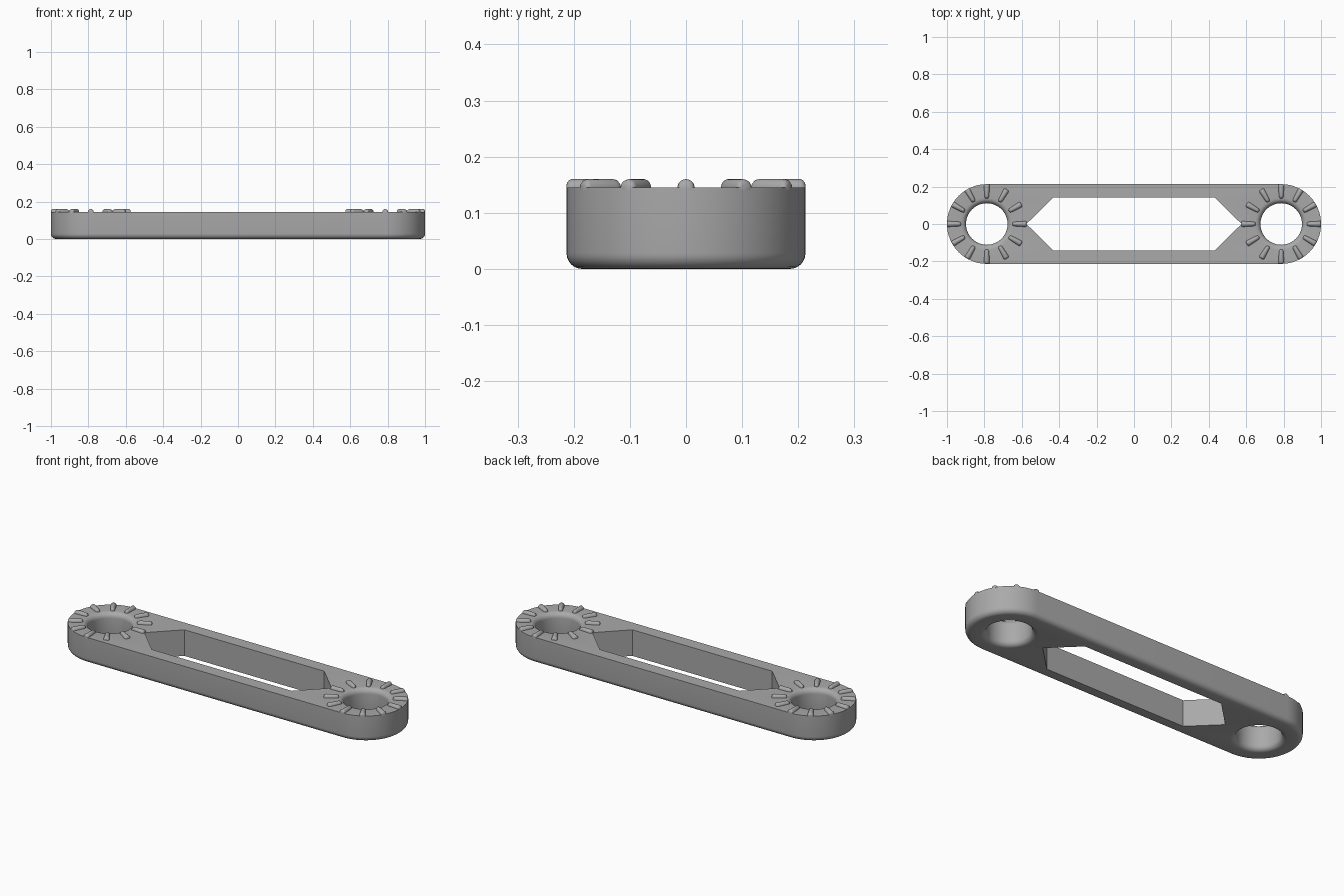
import bpy, bmesh
from math import sin, cos, pi, radians
from mathutils import Matrix, Vector

cube = bpy.data.objects.get("Cube")
if cube:
    bpy.data.objects.remove(cube, do_unlink=True)

HEIGHT = 0.145      # top of the flat body
RADIUS = 0.213      # rounded ends
CENTRE = 1 - RADIUS # hole centres at +-x
HOLE = 0.111
FILLET = 0.028
TEETH = 12

grey = bpy.data.materials.new("plain grey")
grey.use_nodes = True
colour = (0.4, 0.4, 0.4, 1)
grey.diffuse_color = colour
grey.node_tree.nodes["Principled BSDF"].inputs["Base Color"].default_value = colour


def finish(bm, name, angle):
    bmesh.ops.recalc_face_normals(bm, faces=bm.faces)
    mesh = bpy.data.meshes.new(name)
    bm.to_mesh(mesh)
    bm.free()
    mesh.materials.append(grey)
    obj = bpy.data.objects.new(name, mesh)
    bpy.context.collection.objects.link(obj)
    bpy.ops.object.select_all(action='DESELECT')
    obj.select_set(True)
    bpy.context.view_layer.objects.active = obj
    bpy.ops.object.shade_smooth_by_angle(angle=radians(angle))
    return obj


def wall(bm, loops):
    """Skin a stack of closed loops; return the edges of the first and last."""
    rings = [[bm.verts.new(p) for p in loop] for loop in loops]
    n = len(rings[0])
    for a, b in zip(rings, rings[1:]):
        for i in range(n):
            j = (i + 1) % n
            bm.faces.new((a[i], a[j], b[j], b[i]))
    return [[bm.edges.get((r[i], r[(i + 1) % n])) for i in range(n)]
            for r in (rings[0], rings[-1])]


def circle(x, r, z, n=64):
    return [(x + r * cos(2 * pi * i / n), r * sin(2 * pi * i / n), z) for i in range(n)]


def stadium(r, z, n=32):
    pts = []
    for side in (1, -1):
        for i in range(n + 1):
            a = -pi / 2 + pi * i / n
            pts.append((side * (CENTRE + r * cos(a)), side * r * sin(a), z))
    return pts


# Body: outer wall with a rounded lower edge
bm = bmesh.new()
quarter = [pi / 2 * i / 6 for i in range(7)]
outer = [stadium(RADIUS - FILLET * (1 - sin(a)), FILLET * (1 - cos(a))) for a in quarter]
walls = [wall(bm, outer + [stadium(RADIUS, HEIGHT)])]

# Pivot holes with rounded rims
rim = [(HOLE + FILLET * (1 - sin(a)), FILLET * (1 - cos(a))) for a in quarter]
rim += [(r, HEIGHT - z) for r, z in reversed(rim)]
for x in (-CENTRE, CENTRE):
    walls.append(wall(bm, [circle(x, r, z) for r, z in rim]))

# Pointed slot through the middle
slot = [(0.575, 0), (0.43, 0.143), (-0.43, 0.143), (-0.575, 0), (-0.43, -0.143), (0.43, -0.143)]
walls.append(wall(bm, [[(x, y, z) for x, y in slot] for z in (0, HEIGHT)]))

# Flat bottom and top around the openings
for level, up in ((0, -1), (1, 1)):
    edges = [e for w in walls for e in w[level]]
    bmesh.ops.triangle_fill(bm, edges=edges, use_beauty=True, normal=Vector((0, 0, up)))
finish(bm, "link_body", 35)

# Radial teeth: half-round ridges, wider toward the outer end, rounded at both ends
sections = [(0.137, 0.2), (0.139, 0.6), (0.144, 0.9), (0.15, 1),
            (0.203, 1), (0.208, 0.9), (0.2115, 0.6), (0.213, 0.3)]
for name, x in (("right_teeth", -CENTRE), ("left_teeth", CENTRE)):
    bm = bmesh.new()
    for k in range(TEETH):
        turn = Matrix.Translation((x, 0, HEIGHT)) @ Matrix.Rotation(2 * pi * k / TEETH, 4, 'Z')
        loops = []
        for r, s in sections:
            half = (0.011 + 0.005 * (r - 0.137) / 0.076) * (0.4 + 0.6 * s)
            arc = [(r, half * cos(pi * i / 10), 0.015 * s * sin(pi * i / 10)) for i in range(11)]
            arc += [(r, -half, -0.004), (r, half, -0.004)]
            loops.append([turn @ Vector(p) for p in arc])
        for end in wall(bm, loops):
            bmesh.ops.edgeloop_fill(bm, edges=end)
    finish(bm, name, 50)
